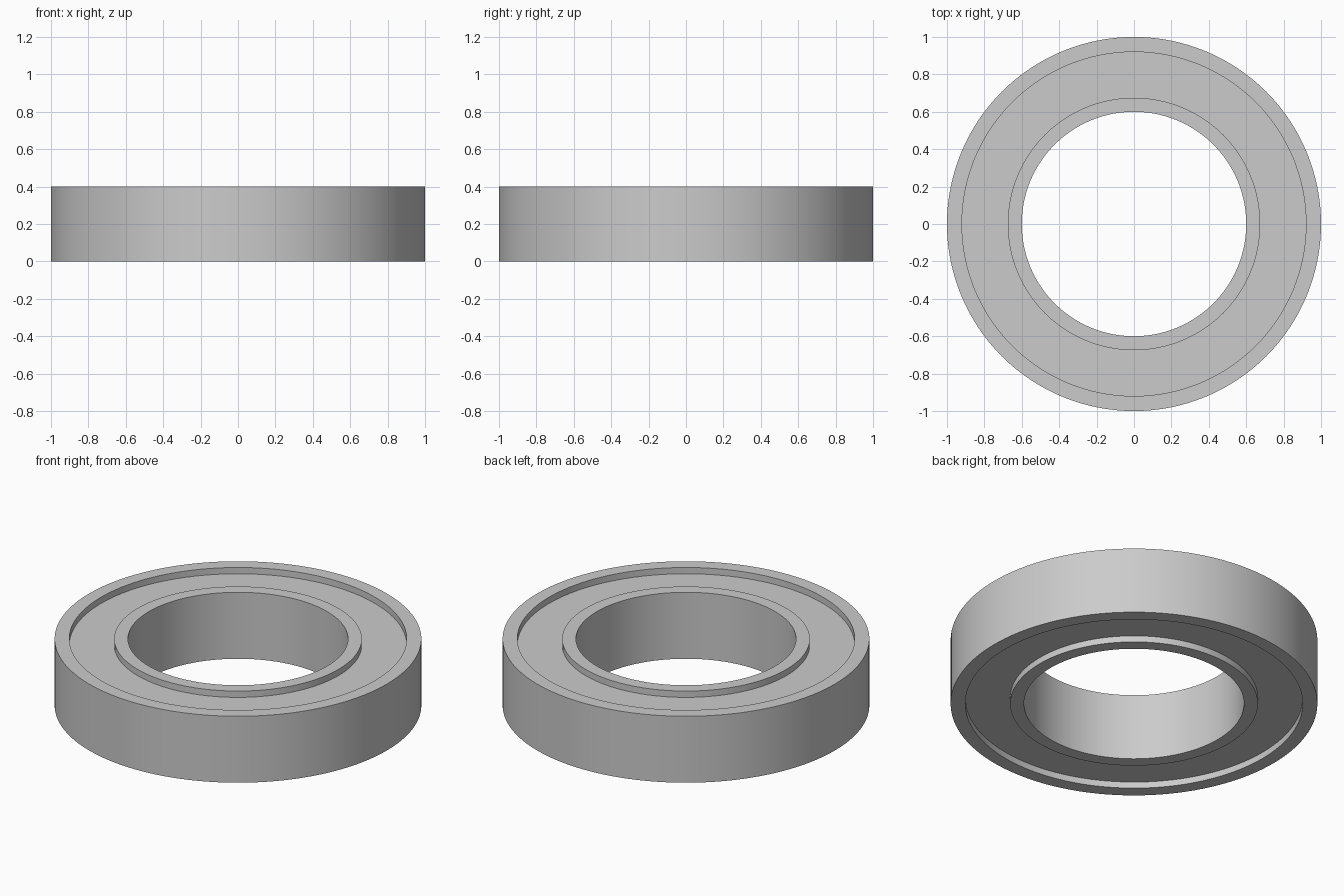
import bpy, bmesh
from math import radians, tau

cube = bpy.data.objects.get("Cube")
if cube:
    bpy.data.objects.remove(cube, do_unlink=True)

SEGMENTS = 128
HEIGHT = 0.4
RECESS = 0.038

steel = bpy.data.materials.new("steel grey")
colour = (0.6, 0.6, 0.6, 1)
steel.diffuse_color = colour
steel.use_nodes = True
steel.node_tree.nodes["Principled BSDF"].inputs["Base Color"].default_value = colour


def ring(name, inner, outer, bottom, top):
    """Revolve a rectangular section around z into a closed ring."""
    bm = bmesh.new()
    section = [(inner, bottom), (outer, bottom), (outer, top), (inner, top)]
    verts = [bm.verts.new((r, 0, z)) for r, z in section]
    edges = [bm.edges.new((verts[i - 1], verts[i])) for i in range(len(verts))]
    bmesh.ops.spin(bm, geom=verts + edges, cent=(0, 0, 0), axis=(0, 0, 1),
                   angle=tau, steps=SEGMENTS, use_merge=True)
    bmesh.ops.remove_doubles(bm, verts=bm.verts[:], dist=0.0001)
    bmesh.ops.recalc_face_normals(bm, faces=bm.faces[:])
    mesh = bpy.data.meshes.new(name)
    bm.to_mesh(mesh)
    bm.free()
    mesh.materials.append(steel)
    obj = bpy.data.objects.new(name, mesh)
    bpy.context.collection.objects.link(obj)
    bpy.ops.object.select_all(action="DESELECT")
    obj.select_set(True)
    bpy.context.view_layer.objects.active = obj
    bpy.ops.object.shade_smooth_by_angle(angle=radians(30))


# Inner and outer races span the full height
ring("inner_race", 0.6, 0.675, 0, HEIGHT)
ring("outer_race", 0.92, 1.0, 0, HEIGHT)

# Shield fills the gap, recessed on both sides
ring("shield", 0.675, 0.92, RECESS, HEIGHT - RECESS)
